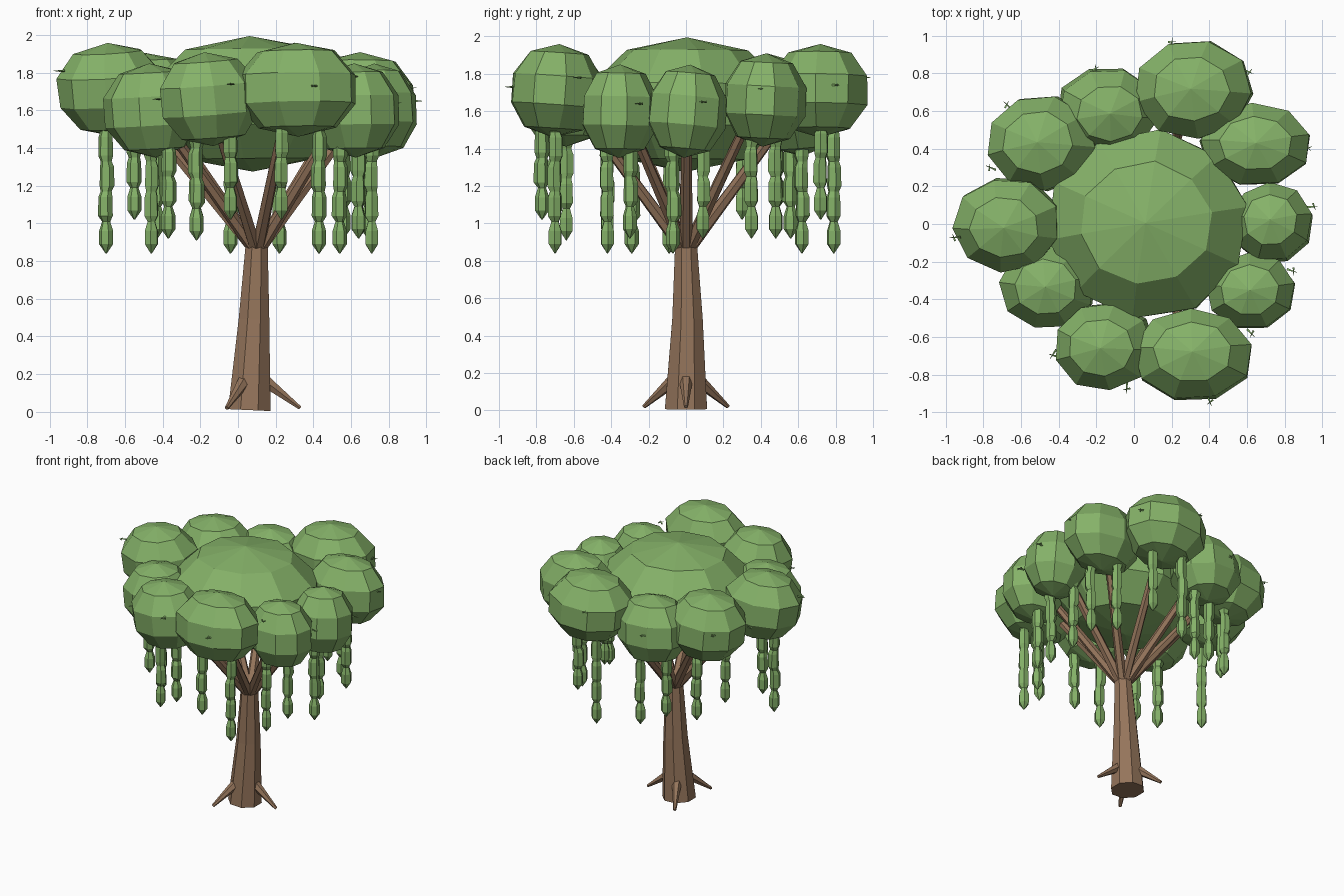
import bpy, bmesh, math, random
from mathutils import Vector, Matrix

if "Cube" in bpy.data.objects:
    bpy.data.objects.remove(bpy.data.objects["Cube"])

random.seed(4)


def material(name, rgb):
    m = bpy.data.materials.new(name)
    m.diffuse_color = (*rgb, 1)
    m.use_nodes = True
    m.node_tree.nodes["Principled BSDF"].inputs["Base Color"].default_value = m.diffuse_color
    return m


LEAF = material("leaf green", (0.235, 0.445, 0.140))
BARK = material("bark brown", (0.300, 0.178, 0.105))


def finish(name, bm, mat):
    bmesh.ops.recalc_face_normals(bm, faces=bm.faces)
    me = bpy.data.meshes.new(name)
    bm.to_mesh(me)
    bm.free()
    me.materials.append(mat)
    ob = bpy.data.objects.new(name, me)
    bpy.context.collection.objects.link(ob)
    return ob


def tube(bm, path, sides, phase=0.0):
    """Flat-sided tube through (point, radius) stations."""
    pts = [Vector(p) for p, r in path]
    turn = (pts[-1] - pts[0]).to_track_quat('Z', 'Y')
    rings = []
    for p, (_, r) in zip(pts, path):
        rings.append([bm.verts.new(p + turn @ Vector((r * math.cos(a), r * math.sin(a), 0)))
                      for a in (phase + math.tau * i / sides for i in range(sides))])
    for a, b in zip(rings, rings[1:]):
        for i in range(sides):
            j = (i + 1) % sides
            bm.faces.new((a[i], a[j], b[j], b[i]))
    bm.faces.new(rings[0])
    bm.faces.new(rings[-1])


def leaf_clump(name, centre, size, sides, tilt):
    """Five-band faceted ellipsoid, slightly tilted and irregular."""
    bm = bmesh.new()
    bmesh.ops.create_uvsphere(bm, u_segments=sides, v_segments=5, radius=1)
    rot = (Matrix.Rotation(random.uniform(-tilt, tilt), 3, 'X')
           @ Matrix.Rotation(random.uniform(-tilt, tilt), 3, 'Y')
           @ Matrix.Rotation(random.uniform(0, 6), 3, 'Z'))
    for v in bm.verts:
        co = rot @ v.co
        wob = 1.05 + random.uniform(-0.02, 0.02) if abs(v.co.z) < 0.9 else 1.0
        if 0.5 < abs(v.co.z) < 0.9:
            wob *= 1.06
        v.co = Vector(centre) + Vector((co.x * size[0] * wob, co.y * size[1] * wob, co.z * size[2]))
    return finish(name, bm, LEAF)


# Trunk, leaning slightly to the right as it rises
bm = bmesh.new()
tube(bm, [((0.06, 0, 0.009), 0.122), ((0.085, 0.008, 0.49), 0.088), ((0.10, 0, 0.91), 0.062)],
     8, math.pi / 8)
finish("trunk", bm, BARK)

# Three roots
for i, (x, y) in enumerate([(0.33, 0), (-0.06, -0.225), (-0.06, 0.225)]):
    bm = bmesh.new()
    tip = Vector((x, y, 0.02))
    start = Vector((0.07, 0, 0.16)).lerp(Vector((x, y, 0.16)), 0.3)
    tube(bm, [(start, 0.036), (tip, 0.011)], 6)
    finish(f"root_{i + 1}", bm, BARK)

# Outer clumps: x, y, z, half width, half depth
clumps = [
    (0.32, 0.715, 1.71, 0.315, 0.265), (-0.14, 0.605, 1.61, 0.27, 0.23),
    (-0.49, 0.43, 1.66, 0.29, 0.255), (-0.67, 0.0, 1.71, 0.285, 0.25),
    (-0.455, -0.33, 1.60, 0.255, 0.23), (-0.155, -0.65, 1.66, 0.265, 0.235),
    (0.315, -0.695, 1.71, 0.32, 0.245), (0.62, -0.355, 1.60, 0.24, 0.205),
    (0.73, 0.005, 1.60, 0.22, 0.21), (0.645, 0.42, 1.66, 0.295, 0.22),
]

# Fan of branches, one towards each clump
for i, (x, y, *_) in enumerate(clumps):
    d = Vector((x - 0.08, y, 0)).normalized()
    bm = bmesh.new()
    tube(bm, [(Vector((0.10, 0, 0.87)) + d * 0.02, 0.036),
              (Vector((0.07, 0, 1.52)) + d * 0.53, 0.026)], 6)
    finish(f"branch_{i + 1}", bm, BARK)

# Central crown and the ring around it
leaf_clump("crown_centre", (0.07, 0, 1.635), (0.54, 0.50, 0.36), 10, 0.02)
for i, (x, y, z, rx, ry) in enumerate(clumps):
    leaf_clump(f"leaf_clump_{i + 1}", (x, y, z), (rx, ry, 0.25), 9, 0.09)

# Tiny leaf sprigs on the outer rim
sprigs = [(0.20, 0.96, 1.78), (0.61, 0.80, 1.74), (-0.20, 0.82, 1.65), (-0.67, 0.63, 1.70),
          (-0.76, 0.30, 1.66), (0.92, 0.40, 1.72), (0.95, 0.09, 1.65), (0.84, -0.25, 1.64),
          (0.62, -0.58, 1.78), (0.40, -0.94, 1.73), (-0.04, -0.87, 1.74),
          (-0.43, -0.69, 1.66), (-0.95, -0.07, 1.81)]
bm = bmesh.new()
for x, y, z in sprigs:
    p, out = Vector((x, y, z)), Vector((x, y, 0)).normalized()
    side = out.cross(Vector((0, 0, 1)))
    tube(bm, [(p - out * 0.03, 0.008), (p + out * 0.03, 0.001)], 3)
    tube(bm, [(p - side * 0.02, 0.007), (p + side * 0.02 + out * 0.012, 0.001)], 3)
finish("leaf_sprigs", bm, LEAF)

# Hanging beaded vines: x, y, bottom height
vines = [
    (0.23, -0.77, 1.02), (0.43, -0.70, 0.84), (-0.22, -0.64, 0.91), (-0.04, -0.70, 1.02),
    (-0.37, -0.42, 0.92), (-0.46, -0.29, 0.84), (-0.70, -0.09, 0.84), (-0.55, 0.30, 1.02),
    (0.54, -0.42, 0.84), (0.64, -0.30, 0.92), (0.71, -0.07, 0.84), (0.64, 0.09, 0.92),
    (0.56, 0.48, 0.92), (0.69, 0.35, 0.92), (-0.43, 0.48, 0.92),
    (-0.22, 0.56, 0.92), (-0.04, 0.62, 0.84), (0.22, 0.79, 0.84), (0.43, 0.72, 1.02),
]
for i, (x, y, low) in enumerate(vines):
    bm = bmesh.new()
    path = [((x, y, low), 0.003), ((x, y, low + 0.05), 0.038), ((x, y, low + 0.12), 0.038),
            ((x, y, low + 0.17), 0.022)]
    z = low + 0.17
    while z < 1.5:
        dx, dy = random.uniform(-0.006, 0.006), random.uniform(-0.006, 0.006)
        path += [((x + dx, y + dy, z + 0.03), 0.04), ((x + dx, y + dy, z + 0.13), 0.038),
                 ((x, y, z + 0.16), 0.030)]
        z += 0.16
    tube(bm, path, 6, random.uniform(0, 1))
    finish(f"hanging_vine_{i + 1}", bm, LEAF)
